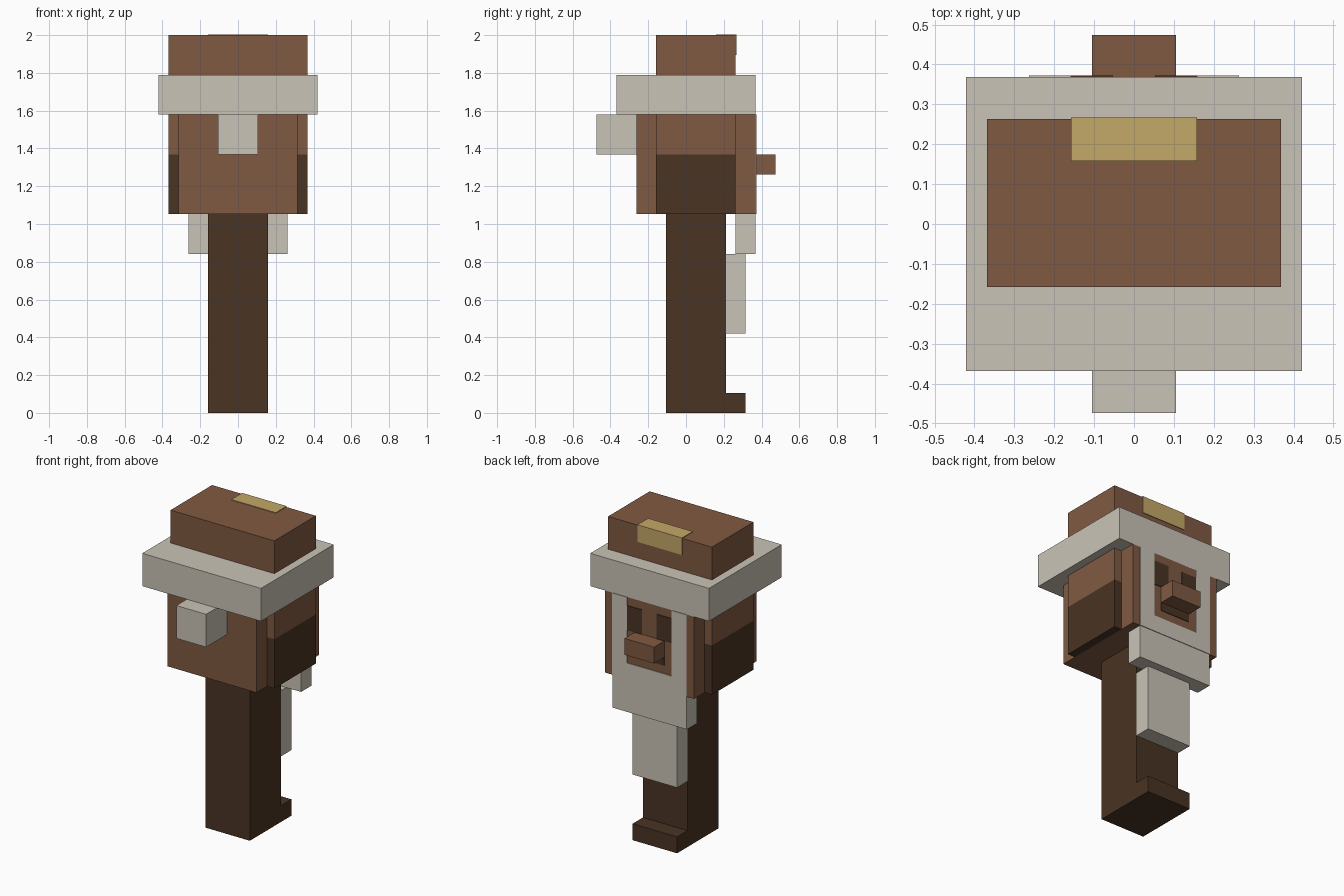
import bpy
import bmesh
from mathutils import Vector

old = bpy.data.objects.get("Cube")
if old:
    bpy.data.objects.remove(old, do_unlink=True)

U = 2 / 19 / 2   # one block unit
T = 0.08         # thickness of painted plates, in units


def material(name, rgb):
    m = bpy.data.materials.new(name)
    m.use_nodes = True
    m.diffuse_color = (*rgb, 1)
    bsdf = next(n for n in m.node_tree.nodes if n.type == 'BSDF_PRINCIPLED')
    bsdf.inputs["Base Color"].default_value = (*rgb, 1)
    return m


brown = material("warm_brown", (0.216, 0.102, 0.054))
dark = material("dark_brown", (0.067, 0.034, 0.017))
beige = material("pale_beige", (0.591, 0.552, 0.468))
gold = material("dull_gold", (0.546, 0.392, 0.136))


def box(name, mat, x, y, z):
    """Axis-aligned box from (min, max) ranges in block units."""
    lo, hi = Vector((x[0], y[0], z[0])), Vector((x[1], y[1], z[1]))
    bm = bmesh.new()
    bmesh.ops.create_cube(bm, size=1)
    for v in bm.verts:
        v.co = ((lo + hi) / 2 + v.co * (hi - lo)) * U
    mesh = bpy.data.meshes.new(name)
    bm.to_mesh(mesh)
    bm.free()
    mesh.materials.append(mat)
    obj = bpy.data.objects.new(name, mesh)
    bpy.context.collection.objects.link(obj)
    return obj


def pair(name, mat, x, y, z):
    """The same box on both sides."""
    box("left_" + name, mat, x, y, z)
    box("right_" + name, mat, (-x[1], -x[0]), y, z)


# Body and foot
box("body", dark, (-3, 3), (-2, 4), (0, 20))
box("foot", dark, (-3, 3), (4, 6), (0, 2))

# Head with side hair
box("head", brown, (-6, 6), (-5, 7), (20, 30))
pair("upper_side_flap", brown, (6, 7), (-3, 5), (26, 30))
pair("lower_side_flap", dark, (6, 7), (-3, 5), (20, 26))

# Face
box("nose", brown, (-2, 2), (7, 9), (24, 26))
pair("eye", dark, (1, 3), (7, 7 + T), (26, 29))
box("mouth", dark, (-2, 2), (7, 7 + T), (23, 24))

# Beard
box("beard_chin", beige, (-5, 5), (5, 7), (16, 20))
box("beard_jaw", beige, (-5, 5), (7, 7 + T), (20, 22))
pair("beard_cheek", beige, (3, 5), (7, 7 + T), (22, 30))
box("beard_tip", beige, (-3, 3), (4, 6), (8, 16))

# Hair bun
box("hair_bun", beige, (-2, 2), (-9, -5), (26, 30))

# Hat with badge wrapped over its edge
box("hat_brim", beige, (-8, 8), (-7, 7), (30, 34))
box("hat_crown", brown, (-7, 7), (-3, 5), (34, 38))
box("badge_top", gold, (-3, 3), (3, 5), (38, 38 + T))
box("badge_face", gold, (-3, 3), (5, 5 + T), (36, 38 + T))
